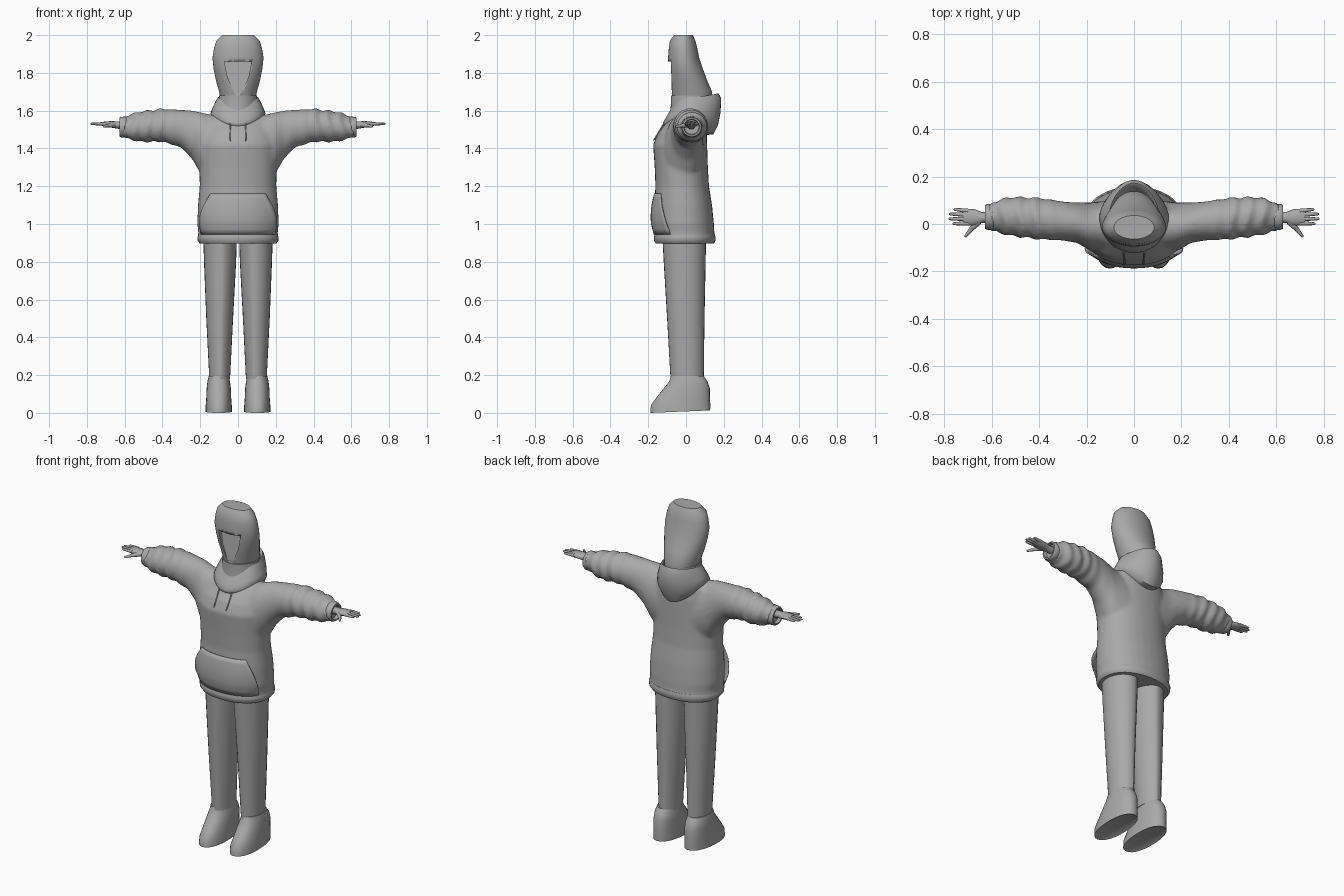
import bpy, bmesh, math
from mathutils import Vector

cube = bpy.data.objects.get("Cube")
if cube:
    bpy.data.objects.remove(cube, do_unlink=True)

grey = bpy.data.materials.new("plain_grey")
grey.use_nodes = True
grey.diffuse_color = (0.4, 0.4, 0.4, 1)
grey.node_tree.nodes["Principled BSDF"].inputs["Base Color"].default_value = (0.4, 0.4, 0.4, 1)


def loft(bm, rings, caps=True, closed=True):
    """Skin a list of equally long point rings."""
    rows = [[bm.verts.new(p) for p in ring] for ring in rings]
    n = len(rows[0])
    for a, b in zip(rows, rows[1:]):
        for i in range(n if closed else n - 1):
            j = (i + 1) % n
            bm.faces.new((a[i], a[j], b[j], b[i]))
    if caps:
        bm.faces.new(rows[0][::-1])
        bm.faces.new(rows[-1])


def finish(bm, name, angle=40):
    bmesh.ops.recalc_face_normals(bm, faces=bm.faces)
    mesh = bpy.data.meshes.new(name)
    bm.to_mesh(mesh)
    bm.free()
    mesh.materials.append(grey)
    ob = bpy.data.objects.new(name, mesh)
    bpy.context.collection.objects.link(ob)
    bpy.ops.object.select_all(action="DESELECT")
    ob.select_set(True)
    bpy.context.view_layer.objects.active = ob
    bpy.ops.object.shade_smooth_by_angle(angle=math.radians(angle))
    return ob


def spow(v, e):
    return math.copysign(abs(v) ** e, v)


def flat_ring(z, rx, y0, y1, x=0, n=32, p=2.0):
    """Horizontal superellipse ring between y0 (front) and y1 (back)."""
    pts = []
    for i in range(n):
        t = math.tau * i / n
        pts.append(Vector((x + rx * spow(math.sin(t), 2 / p),
                           (y0 + y1) / 2 - (y1 - y0) / 2 * spow(math.cos(t), 2 / p), z)))
    return pts


def side_ring(x, y0, y1, z0, z1, s=1, n=24):
    """Upright ellipse ring across an arm at x."""
    return [Vector((s * x, (y0 + y1) / 2 + (y1 - y0) / 2 * math.cos(math.tau * i / n),
                    (z0 + z1) / 2 + (z1 - z0) / 2 * math.sin(math.tau * i / n))) for i in range(n)]


def blend(table, k):
    """Interpolate the rows of a table by the first column."""
    for a, b in zip(table, table[1:]):
        if a[0] <= k <= b[0]:
            f = (k - a[0]) / (b[0] - a[0])
            return [u + (v - u) * f for u, v in zip(a, b)]


# Hoodie body and sleeves, fused into one soft surface
TORSO = [(0.90, 0.20, -0.155, 0.147), (0.925, 0.214, -0.166, 0.155), (0.955, 0.21, -0.166, 0.15),
         (1.0, 0.216, -0.172, 0.148), (1.1, 0.212, -0.168, 0.138), (1.2, 0.203, -0.162, 0.122),
         (1.3, 0.205, -0.166, 0.116), (1.42, 0.21, -0.174, 0.112), (1.48, 0.2, -0.15, 0.11),
         (1.55, 0.17, -0.095, 0.1), (1.59, 0.11, -0.06, 0.08)]
SLEEVE = [(0.10, -0.13, 0.10, 1.18, 1.57), (0.19, -0.11, 0.09, 1.25, 1.59), (0.24, -0.08, 0.09, 1.34, 1.60),
          (0.30, -0.07, 0.095, 1.405, 1.605), (0.40, -0.065, 0.11, 1.435, 1.61),
          (0.52, -0.05, 0.115, 1.435, 1.595), (0.60, -0.03, 0.09, 1.455, 1.57), (0.615, -0.02, 0.08, 1.465, 1.56)]
bm = bmesh.new()
loft(bm, [flat_ring(*row, p=2.2) for row in TORSO])
for s in (1, -1):
    rings = []
    for i in range(53):
        x, y0, y1, z0, z1 = blend(SLEEVE, 0.10 + 0.515 * i / 53)
        fold = 0.006 * math.sin(x * 95) * min(1, max(0, (x - 0.3) * 8))
        ring = side_ring(x, y0 - fold, y1 + fold, z0 - fold, z1 + fold, s)
        for k, v in enumerate(ring):
            v.x += s * 0.012 * math.sin(math.tau * k / 12) * min(1, max(0, (x - 0.3) * 8))
        rings.append(ring)
    loft(bm, rings)
hoodie = finish(bm, "hoodie")
remesh = hoodie.modifiers.new("fuse", "REMESH")
remesh.mode = "VOXEL"
remesh.voxel_size = 0.01
remesh.use_smooth_shade = True
soft = hoodie.modifiers.new("soften", "SMOOTH")
soft.factor = 0.5
soft.iterations = 6

# Hem
bm = bmesh.new()
loft(bm, [flat_ring(z, r, -r * 0.79, r * 0.73, n=48, p=2.2) for z, r in
          ((0.897, 0.19), (0.897, 0.202), (0.91, 0.213), (0.93, 0.215), (0.945, 0.209))])
finish(bm, "hem")

# Front pocket, wider towards the bottom, with open slanted sides
bm = bmesh.new()
rows = []
for i in range(9):
    f = i / 8
    z, rx, y0, y1 = blend(TORSO, 0.945 + 0.215 * f)
    half = math.radians(64 - 22 * f ** 1.5)
    lift = 0.002 + 0.012 * math.sin(math.pi * f)
    row = []
    for k in range(17):
        u = k / 8 - 1
        t = half * u
        off = lift + 0.008 * abs(u) ** 8 * math.sin(math.pi * f)
        row.append(Vector(((rx + off) * spow(math.sin(t), 0.91),
                           (y0 + y1) / 2 - ((y1 - y0) / 2 + off) * spow(math.cos(t), 0.91), z)))
    rows.append(row)
loft(bm, rows, caps=False, closed=False)
pocket = finish(bm, "front_pocket", 60)
thick = pocket.modifiers.new("thickness", "SOLIDIFY")
thick.thickness = 0.006
thick.offset = 0

# Neck collar
bm = bmesh.new()
loft(bm, [flat_ring(1.50, 0.12, -0.105, 0.1), flat_ring(1.58, 0.108, -0.085, 0.12),
          flat_ring(1.63, 0.101, -0.08, 0.13), flat_ring(1.68, 0.1, -0.08, 0.135)])
finish(bm, "neck_collar")


# Draped hood: sides high, front and back dipping, pointed at the back
def hood_ring(z, rx, front, back, dip_front, dip_back):
    pts = []
    for p in flat_ring(z, rx, -1, 1, n=40):
        c = p.y
        y = 0.03 + (back - 0.03) * c ** 1.2 if c > 0 else 0.03 + (0.03 - front) * c
        pts.append(Vector((p.x, y, z - (dip_back * c * c if c > 0 else dip_front * c * c))))
    return pts


bm = bmesh.new()
loft(bm, [hood_ring(1.53, 0.10, -0.09, 0.10, 0.03, 0.06), hood_ring(1.56, 0.135, -0.12, 0.145, 0.04, 0.085),
          hood_ring(1.585, 0.146, -0.122, 0.17, 0.05, 0.06), hood_ring(1.61, 0.137, -0.108, 0.183, 0.05, 0.02),
          hood_ring(1.65, 0.118, -0.085, 0.186, 0.05, -0.015), hood_ring(1.672, 0.106, -0.07, 0.172, 0.05, -0.02),
          hood_ring(1.665, 0.098, -0.06, 0.16, 0.05, -0.02), hood_ring(1.60, 0.09, -0.05, 0.13, 0.02, 0)])
finish(bm, "hood", 50)

# Head cover
HEAD = [(1.66, 0.092, -0.07, 0.135), (1.70, 0.1, -0.078, 0.138), (1.76, 0.117, -0.086, 0.112),
        (1.82, 0.129, -0.092, 0.09), (1.88, 0.135, -0.095, 0.07), (1.93, 0.127, -0.091, 0.06),
        (1.97, 0.115, -0.085, 0.05), (2.0, 0.085, -0.064, 0.036)]
bm = bmesh.new()
loft(bm, [flat_ring(*row, n=40) for row in HEAD])
head = finish(bm, "head", 30)

# Face opening cut into the head, shallower at the chin
OUTLINE = [(-0.072, 1.86), (0.072, 1.86), (0.056, 1.78), (0.018, 1.69), (-0.018, 1.69), (-0.056, 1.78)]
bm = bmesh.new()
loft(bm, [[Vector((x, -0.2, z)) for x, z in OUTLINE],
          [Vector((x, -0.073 + 0.09 * (z - 1.69), z)) for x, z in OUTLINE]])
cutter = finish(bm, "face_cutter")
cutter.hide_render = True
cutter.hide_set(True)
cut = head.modifiers.new("face_opening", "BOOLEAN")
cut.operation = "DIFFERENCE"
cut.solver = "EXACT"
cut.object = cutter


# Tapered tube between points, used for strings and fingers
def tube(bm, a, b, ra, rb, n=8):
    a, b = Vector(a), Vector(b)
    turn = (b - a).to_track_quat("Z", "Y")
    spots = [(a, ra), (a.lerp(b, 0.5), (ra + rb) / 2), (a.lerp(b, 0.92), rb), (b, rb * 0.5)]
    loft(bm, [[c + turn @ Vector((r * math.cos(math.tau * i / n), r * math.sin(math.tau * i / n), 0))
               for i in range(n)] for c, r in spots])


for s, side in ((1, "left"), (-1, "right")):
    # Drawstring
    bm = bmesh.new()
    tube(bm, (s * 0.042, -0.118, 1.53), (s * 0.04, -0.172, 1.44), 0.004, 0.004)
    finish(bm, side + "_drawstring")

    # Cuff
    bm = bmesh.new()
    loft(bm, [side_ring(x, 0.03 - r, 0.03 + r, 1.513 - r, 1.513 + r, s) for x, r in
              ((0.585, 0.05), (0.595, 0.056), (0.62, 0.054), (0.628, 0.05), (0.628, 0.042), (0.61, 0.038))])
    finish(bm, side + "_cuff")

    # Hand with four fingers and a thumb
    bm = bmesh.new()
    loft(bm, [side_ring(x, y0, y1, z0, z1, s, 12) for x, y0, y1, z0, z1 in
              ((0.60, 0.005, 0.05, 1.50, 1.545), (0.64, 0.005, 0.05, 1.505, 1.543),
               (0.67, -0.008, 0.062, 1.51, 1.545), (0.705, -0.006, 0.064, 1.515, 1.542),
               (0.72, 0.0, 0.06, 1.52, 1.54))])
    for base, tip, reach in ((0.003, 0.001, 0.765), (0.021, 0.022, 0.782), (0.039, 0.042, 0.78), (0.055, 0.062, 0.76)):
        tube(bm, (s * 0.70, base, 1.53), (s * reach, tip, 1.53), 0.01, 0.006)
    tube(bm, (s * 0.655, 0.01, 1.525), (s * 0.69, -0.025, 1.52), 0.014, 0.01)
    tube(bm, (s * 0.685, -0.02, 1.521), (s * 0.712, -0.055, 1.516), 0.01, 0.006)
    finish(bm, side + "_hand", 60)

    # Trouser leg: lens section creased at the front and back
    bm = bmesh.new()
    rings = []
    for z, outer, inner, y0, y1 in ((0.18, 0.152, 0.042, -0.082, 0.094), (0.5, 0.168, 0.026, -0.1, 0.098),
                                    (0.8, 0.18, 0.01, -0.118, 0.104), (0.93, 0.184, 0.006, -0.125, 0.106)):
        ring = []
        crease = inner + (outer - inner) * 0.42
        for i in range(28):
            t = math.tau * i / 28
            w, e = (outer - crease, 1) if i < 14 else (crease - inner, 1.3)
            ring.append(Vector((s * (crease + w * spow(math.sin(t), e)),
                                (y0 + y1) / 2 - (y1 - y0) / 2 * math.cos(t), z)))
        rings.append(ring)
    loft(bm, rings)
    finish(bm, side + "_trouser_leg", 25)

    # Boot
    bm = bmesh.new()
    loft(bm, [flat_ring(z, w, y0, y1, s * 0.102, 28, 2.2) for z, w, y0, y1 in
              ((0.012, 0.058, -0.165, 0.11), (0.004, 0.07, -0.188, 0.128), (0.04, 0.069, -0.186, 0.129),
               (0.08, 0.066, -0.158, 0.127), (0.13, 0.064, -0.118, 0.126), (0.165, 0.06, -0.09, 0.115),
               (0.195, 0.053, -0.08, 0.095))])
    boot = finish(bm, side + "_boot")
    for v in boot.data.vertices:
        if v.co.z < 0.02:
            v.co.z += 0.035 * (v.co.y + 0.188) * 1.2 - 0.004
